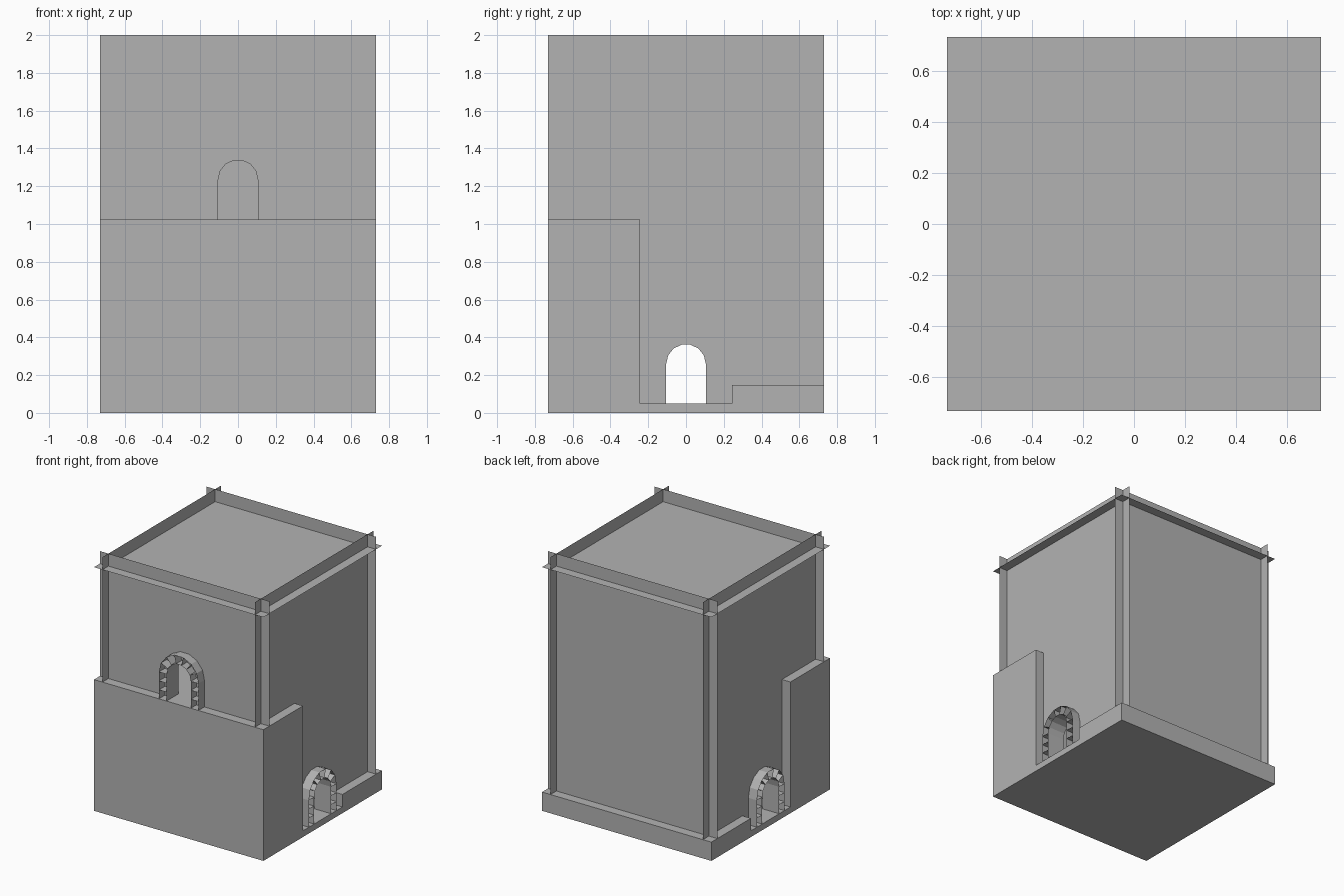
import bpy, bmesh, math
from mathutils import Matrix, Vector

cube = bpy.data.objects.get("Cube")
if cube:
    bpy.data.objects.remove(cube, do_unlink=True)

# Main dimensions, all in tower units
U = 2 / 41
OUT, WALL = 15 * U, 13.5 * U          # outer edge and wall plane
FLOOR, PLINTH, STEP = U, 3 * U, 5 * U
LEDGE, ROOF, TOP = 21 * U, 39 * U, 41 * U
SPRING = 0.21                         # height where the arch starts to curve

stone = bpy.data.materials.new("grey stone")
stone.use_nodes = True
grey = (0.45, 0.45, 0.45, 1)
stone.diffuse_color = grey
stone.node_tree.nodes["Principled BSDF"].inputs["Base Color"].default_value = grey


def make(name, polygons, turn=0):
    """Build an object from polygons, turned about the vertical axis."""
    bm = bmesh.new()
    for poly in polygons:
        bm.faces.new([bm.verts.new(p) for p in poly])
    bmesh.ops.remove_doubles(bm, verts=bm.verts, dist=0.0001)
    bmesh.ops.rotate(bm, verts=bm.verts, cent=Vector(),
                     matrix=Matrix.Rotation(math.radians(turn), 3, 'Z'))
    mesh = bpy.data.meshes.new(name)
    bm.to_mesh(mesh)
    bm.free()
    mesh.materials.append(stone)
    obj = bpy.data.objects.new(name, mesh)
    bpy.context.collection.objects.link(obj)


def box(name, y0, y1, z0, z1):
    """Full-width block."""
    bm = bmesh.new()
    bmesh.ops.create_cube(bm, size=1)
    bmesh.ops.scale(bm, verts=bm.verts, vec=(2 * OUT, y1 - y0, z1 - z0))
    bmesh.ops.translate(bm, verts=bm.verts, vec=(0, (y0 + y1) / 2, (z0 + z1) / 2))
    mesh = bpy.data.meshes.new(name)
    bm.to_mesh(mesh)
    bm.free()
    mesh.materials.append(stone)
    bpy.context.collection.objects.link(bpy.data.objects.new(name, mesh))


def level(name, size, z):
    make(name, [[(-size, -size, z), (size, -size, z), (size, size, z), (-size, size, z)]])


def arch(radius, base):
    """Arch outline from left foot to right foot, one point per stone joint."""
    left = [(-radius, base + SPRING * k / 3) for k in range(3)]
    curve = [(-radius * math.cos(math.pi * k / 7),
              base + SPRING + radius * math.sin(math.pi * k / 7)) for k in range(8)]
    return left + curve + [(-x, z) for x, z in reversed(left)]


def gable(base):
    """Pointed outline around the arch, with points matching the arch joints."""
    points = []
    for x, z in arch(0.105, base):
        if z <= base + SPRING + 0.001:
            points.append((math.copysign(0.12, x), z))
        else:
            # push each joint outwards until it meets the side or the slope
            dx, dz = x, z - base - SPRING
            t = min(0.12 / abs(dx), 0.14 / (dz + abs(dx) * 0.5))
            points.append((dx * t, base + SPRING + dz * t))
    return points


def ribbon(points, y0, y1):
    return [[(a, y0, b), (c, y0, d), (c, y1, d), (a, y1, b)]
            for (a, b), (c, d) in zip(points, points[1:])]


def arched_wall(side, base, turn):
    # wall sheet with an arched notch
    inner, outer = arch(0.105, base), arch(3.5 * U, base)
    outline = [(-OUT, base)] + inner + [(OUT, base), (OUT, TOP), (-OUT, TOP)]
    make(side + "_wall", [[(x, -WALL, z) for x, z in outline]], turn)
    # thin gabled surround on the wall
    rim = gable(base)
    face = -WALL - 0.004
    make(side + "_arch_surround",
         [[(a, face, b), (c, face, d), (e, face, f), (g, face, h)]
          for (a, b), (c, d), (e, f), (g, h) in zip(inner, inner[1:], rim[1:], rim)], turn)
    # arch shells and the joints between stones
    make(side + "_arch_outer_shell", ribbon(outer, -OUT, -WALL), turn)
    make(side + "_arch_inner_shell", ribbon(inner, -OUT, -WALL + 1.5 * U), turn)
    make(side + "_arch_joints",
         [ribbon([p, q], -OUT, -WALL)[0]
          for p, q in list(zip(inner, outer))[1:-1]], turn)


# Base and lower blocks
box("base_slab", -OUT, OUT, 0, FLOOR)
box("front_block", -OUT, -STEP, FLOOR, LEDGE)
box("rear_plinth", STEP, OUT, FLOOR, PLINTH)

# Walls, crossing at the corners
arched_wall("front", LEDGE, 0)
arched_wall("right", FLOOR, 90)
arched_wall("left", FLOOR, -90)
make("back_wall", [[(-OUT, -WALL, FLOOR), (OUT, -WALL, FLOOR),
                    (OUT, -WALL, TOP), (-OUT, -WALL, TOP)]], 180)

# Upper floor and roof
level("upper_floor", WALL, LEDGE - 0.001)
level("roof", OUT, ROOF)
